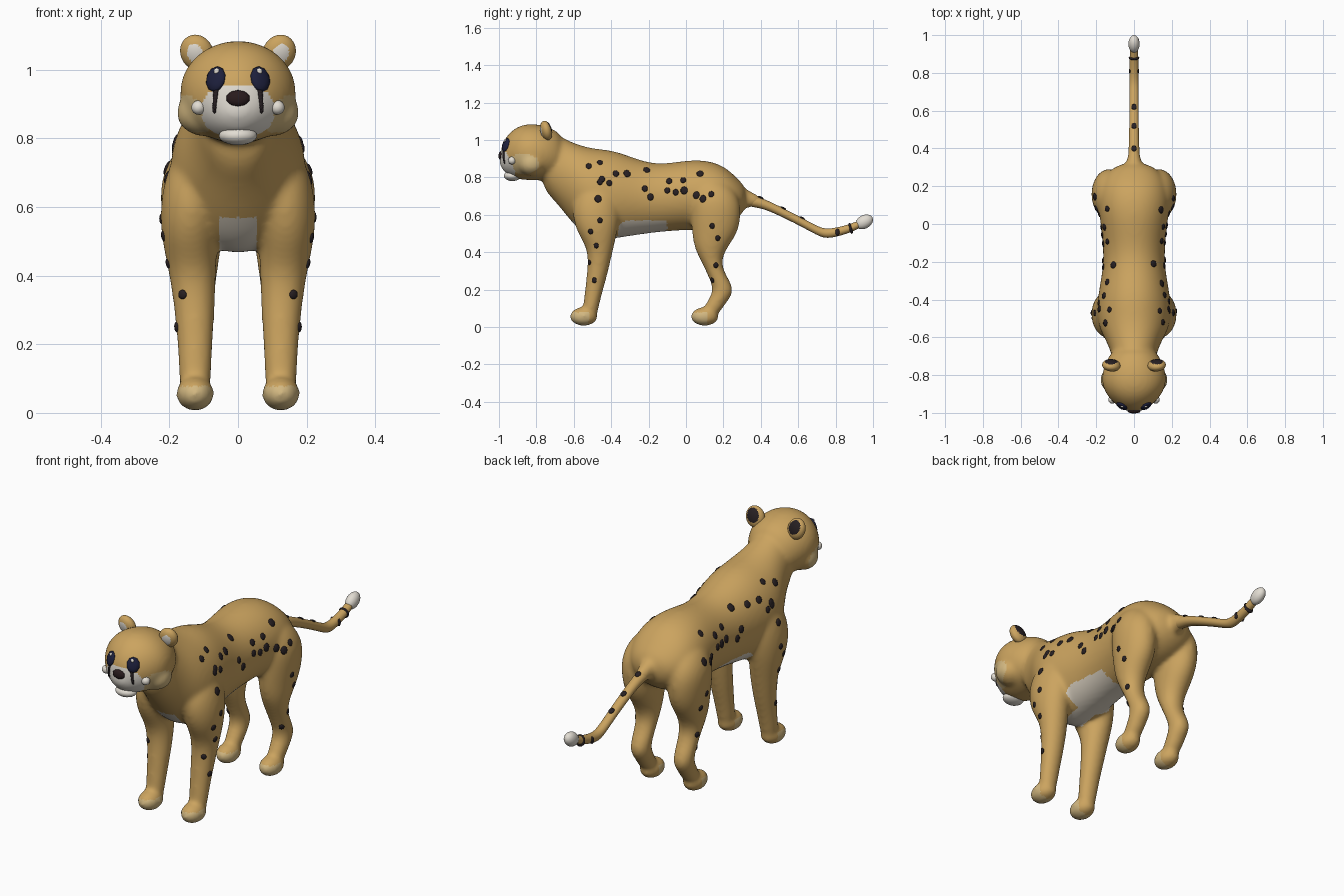
import bpy, bmesh, math, random
from mathutils import Vector, Matrix
from mathutils.bvhtree import BVHTree

random.seed(4)
if "Cube" in bpy.data.objects:
    bpy.data.objects.remove(bpy.data.objects["Cube"])


def material(name, *rgb):
    mat = bpy.data.materials.new(name)
    mat.use_nodes = True
    mat.diffuse_color = (*rgb, 1)
    mat.node_tree.nodes["Principled BSDF"].inputs["Base Color"].default_value = (*rgb, 1)
    return mat


FUR = material("golden_fur", .60, .37, .115)
WHITE = material("white_fur", .76, .72, .65)
BELLY = material("pale_belly_fur", .73, .66, .55)
CREAM = material("cream_fur", .65, .48, .22)
BLACK = material("black_markings", .02, .014, .016)
NAVY = material("dark_blue_eye", .012, .014, .045)
NOSE = material("brown_nose", .022, .011, .012)

SIDES = (1, -1)
FIT = 1.05      # makes up for the shrinkage of subdivision


def loft(bm, sections, sides=12):
    """Closed tube through elliptical rings given as (centre, half axis, half axis)."""
    rings = []
    for c, u, v in sections:
        angles = [math.tau * i / sides for i in range(sides)]
        rings.append([bm.verts.new(c + FIT * (u * math.cos(a) + v * math.sin(a))) for a in angles])
    for a, b in zip(rings, rings[1:]):
        for i in range(sides):
            j = (i + 1) % sides
            bm.faces.new((a[i], a[j], b[j], b[i]))
    bm.faces.new(rings[0])
    bm.faces.new(rings[-1])


def loft_along(bm, rows):
    """Rows of (y, bottom z, top z, half width)."""
    loft(bm, [(Vector((0, y, (lo + hi) / 2)), Vector((w, 0, 0)), Vector((0, 0, (hi - lo) / 2)))
              for y, lo, hi, w in rows])


def loft_leg(bm, rows, side):
    """Rows of (z, y, x, half depth, half width)."""
    loft(bm, [(Vector((side * x, y, z)), Vector((w, 0, 0)), Vector((0, d, 0)))
              for z, y, x, d, w in rows])


def blob(bm, centre, radii, rot=None, detail=3):
    turn = rot if rot else Matrix.Identity(4)
    m = Matrix.Translation(centre) @ turn @ Matrix.Diagonal((*radii, 1))
    bmesh.ops.create_icosphere(bm, subdivisions=detail, radius=1, matrix=m)


def make(name, bm, *mats):
    bmesh.ops.recalc_face_normals(bm, faces=bm.faces)
    mesh = bpy.data.meshes.new(name)
    bm.to_mesh(mesh)
    bm.free()
    for m in mats:
        mesh.materials.append(m)
    mesh.shade_smooth()
    ob = bpy.data.objects.new(name, mesh)
    bpy.context.scene.collection.objects.link(ob)
    return ob


def subdivide(ob):
    mod = ob.modifiers.new("round", 'SUBSURF')
    mod.levels = mod.render_levels = 2


# Torso and neck
bm = bmesh.new()
loft_along(bm, [(.325, .64, .74, .06), (.28, .58, .79, .14), (.20, .535, .865, .18),
                (.10, .52, .892, .19), (0, .52, .89, .175), (-.14, .51, .866, .16),
                (-.25, .495, .89, .165), (-.38, .475, .943, .19), (-.48, .46, .95, .20),
                (-.56, .505, .967, .18), (-.63, .585, .995, .14), (-.70, .675, 1.035, .115),
                (-.78, .75, 1.05, .105)])
# Tail root
loft_along(bm, [(.20, .60, .80, .09), (.28, .62, .765, .06), (.34, .645, .725, .035),
                (.41, .64, .695, .026)])
# Head with cheeks and muzzle
loft_along(bm, [(-.65, .81, 1.01, .09), (-.70, .79, 1.055, .135), (-.77, .785, 1.08, .165),
                (-.84, .785, 1.087, .172), (-.90, .79, 1.072, .148), (-.945, .81, 1.037, .11),
                (-.975, .83, .995, .07), (-.992, .86, .95, .04)])
blob(bm, (0, -.938, .885), (.08, .064, .06), detail=2)
for s in SIDES:
    blob(bm, (s * .10, -.825, .875), (.085, .08, .074), detail=2)
    # Front leg and paw
    loft_leg(bm, [(.80, -.46, .11, .06, .05), (.70, -.475, .12, .125, .09),
                  (.60, -.48, .135, .13, .093), (.50, -.475, .142, .105, .08),
                  (.41, -.455, .132, .064, .068), (.28, -.475, .126, .055, .057),
                  (.18, -.495, .125, .046, .05), (.10, -.51, .125, .042, .046),
                  (.04, -.52, .125, .04, .04)], s)
    blob(bm, (s * .125, -.547, .056), (.06, .08, .054), detail=2)
    # Hind leg and paw
    loft_leg(bm, [(.80, .13, .11, .07, .05), (.70, .155, .13, .13, .095),
                  (.60, .16, .133, .135, .093), (.50, .155, .13, .122, .083),
                  (.42, .13, .13, .085, .07), (.34, .135, .125, .048, .056),
                  (.26, .175, .125, .05, .05), (.19, .207, .125, .056, .048),
                  (.13, .16, .125, .054, .045), (.05, .12, .125, .045, .04)], s)
    blob(bm, (s * .125, .10, .056), (.058, .08, .054), detail=2)

# Fuse the parts into one smooth skin
source = make("body_source", bm)
subdivide(source)
fuse = source.modifiers.new("fuse", 'REMESH')
fuse.mode = 'VOXEL'
fuse.voxel_size = .01
relax = source.modifiers.new("relax", 'SMOOTH')
relax.factor, relax.iterations = .5, 14
graph = bpy.context.evaluated_depsgraph_get()
skin = bpy.data.meshes.new_from_object(source.evaluated_get(graph))
bpy.data.objects.remove(source)
skin.name = "body"
skin.materials.clear()
for m in (FUR, WHITE, CREAM, BELLY):
    skin.materials.append(m)
skin.shade_smooth()
body = bpy.data.objects.new("body", skin)
bpy.context.scene.collection.objects.link(body)


def coat(p):
    """Material index of the skin at a point."""
    x, y, z = abs(p.x), p.y, p.z
    if y < -.87 and (x / .105) ** 2.5 + (abs(z - .88) / .076) ** 2.5 < 1:
        return 1                                            # muzzle
    if x > .06 and ((y + .87) / .085) ** 2 + ((z - .872) / .055) ** 2 < 1:
        return 2                                            # cheek
    if .46 < z < .57 and -.63 < y < -.1 and x < (.055 if y < -.36 else .14):
        return 3                                            # belly
    if z < .078 and (y < -.52 or 0 < y < .11):
        return 2                                            # toes
    return 0


for poly in skin.polygons:
    poly.material_index = coat(poly.center)

tree = BVHTree.FromPolygons([v.co for v in skin.vertices], [p.vertices for p in skin.polygons])


def stick(bm, start, direction, radii):
    """Lay a flattened blob on the skin where a ray meets it."""
    hit, normal, _, _ = tree.ray_cast(Vector(start), Vector(direction))
    if hit:
        blob(bm, hit, radii, normal.to_track_quat('Z', 'Y').to_matrix().to_4x4(), 2)


def stick_front(bm, x, z, radii):
    stick(bm, (x, -2, z), (0, 1, 0), radii)


# Coat spots, as (y, z) on each flank
SPOTS = [(-.52, .86), (-.46, .88), (-.45, .79), (-.41, .77), (-.46, .775), (-.375, .82),
         (-.315, .82), (-.47, .685), (-.21, .84), (-.22, .74), (-.19, .695), (-.09, .78),
         (-.015, .785), (-.1, .73), (-.055, .72), (-.01, .73), (.075, .82), (.055, .705),
         (.09, .685), (.135, .71), (-.46, .57), (-.51, .51), (-.48, .435),
         (-.49, .25), (.14, .54), (.17, .475), (.16, .33), (.14, .25)]
bm = bmesh.new()
for s in SIDES:
    for y, z in SPOTS:
        if s < 0 and z > .45:
            y += random.uniform(-.01, .01)
            z += random.uniform(-.01, .01)
        r = random.uniform(.015, .02) if z > .6 else .014
        stick(bm, (s * 2, y, z), (-s, 0, 0), (r, r * 1.1, .006))
    stick_front(bm, s * .162, .345, (.014, .014, .006))
make("coat_spots", bm, BLACK)

# Tail with spots, a ring and a pale tip
bm = bmesh.new()
TAIL = [(.30, .68, .035), (.40, .667, .027), (.50, .62, .025), (.61, .565, .024),
        (.70, .515, .024), (.745, .498, .025), (.80, .505, .024), (.88, .527, .023),
        (.95, .56, .02)]
loft_along(bm, [(y, z - r, z + r, r) for y, z, r in TAIL])
subdivide(make("tail", bm, FUR))

bm = bmesh.new()
for y, z in ((.40, .692), (.52, .635), (.62, .583)):
    blob(bm, (0, y, z), (.015, .017, .006), Matrix.Rotation(-.45, 4, 'X'), 2)
for s in SIDES:
    blob(bm, (s * .021, .81, .507), (.007, .012, .02), detail=2)
blob(bm, (0, .88, .527), (.028, .011, .03), Matrix.Rotation(.25, 4, 'X'))
make("tail_markings", bm, BLACK)

bm = bmesh.new()
blob(bm, (0, .953, .562), (.03, .05, .036), Matrix.Rotation(.5, 4, 'X'))
make("tail_tip", bm, WHITE)

# Ears, pale inside and dark behind
for s, side in zip(SIDES, ("left", "right")):
    bm = bmesh.new()
    turn = (Matrix.Rotation(s * .35, 4, 'Y') @ Matrix.Rotation(s * .2, 4, 'Z')
            @ Matrix.Rotation(.2, 4, 'X'))
    centre = Vector((s * .12, -.748, 1.05))
    blob(bm, centre, (.048, .031, .054), turn, 4)
    for f in bm.faces:
        p = turn.inverted() @ (f.calc_center_median() - centre)
        if p.y < 0 and (p.x / .023) ** 2 + ((p.z - .004) / .03) ** 2 < 1:
            f.material_index = 1
        elif p.y > 0 and (p.x / .032) ** 2 + ((p.z - .01) / .036) ** 2 < 1:
            f.material_index = 2
    make(side + "_ear", bm, FUR, WHITE, BLACK)

# Eyes, glints, tear lines and whisker pads
eyes, glints, tears, pads = (bmesh.new() for _ in range(4))
for s in SIDES:
    stick_front(eyes, s * .065, .973, (.032, .039, .012))
    hit = tree.ray_cast(Vector((s * .062, -2, .993)), Vector((0, 1, 0)))[0]
    blob(glints, hit + Vector((0, -.01, .002)), (.009, .007, .01), detail=2)
    for i in range(8):
        stick_front(tears, s * (.064 + .0007 * i), .946 - .009 * i, (.009 - .0005 * i, .011, .006))
    hit = tree.ray_cast(Vector((s * .115, -2, .89)), Vector((0, 1, 0)))[0]
    blob(pads, hit, (.021, .021, .021))
make("eyes", eyes, NAVY)
make("eye_glints", glints, WHITE)
make("tear_lines", tears, BLACK)
make("whisker_pads", pads, WHITE)

# Nose and chin
bm = bmesh.new()
stick_front(bm, 0, .917, (.035, .024, .012))
make("nose", bm, NOSE)
bm = bmesh.new()
blob(bm, (0, -.928, .808), (.056, .046, .028))
make("chin", bm, WHITE)
